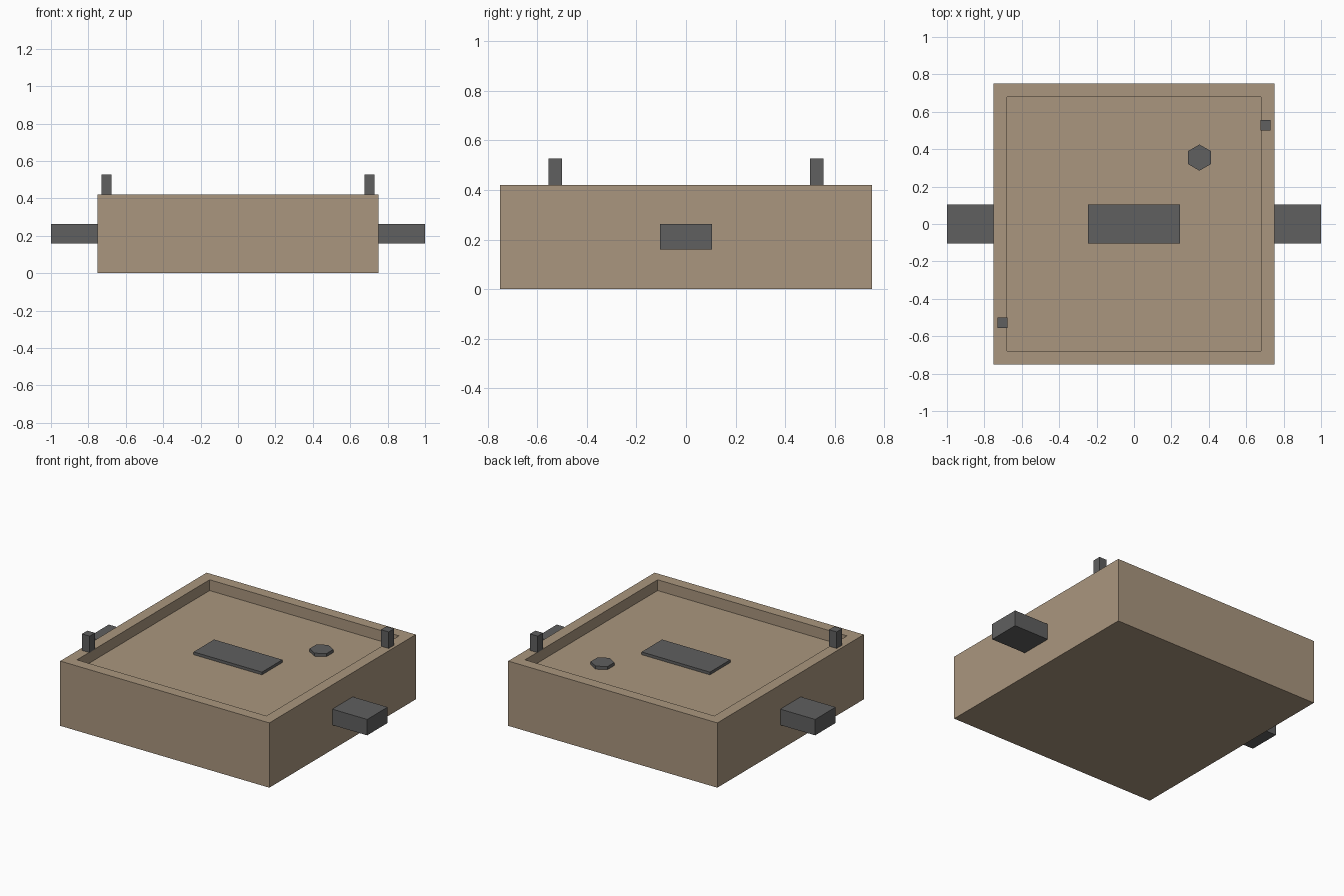
import bpy
import bmesh
import math
from mathutils import Matrix, Vector

cube = bpy.data.objects.get("Cube")
if cube:
    bpy.data.objects.remove(cube, do_unlink=True)


def material(name, color):
    mat = bpy.data.materials.new(name)
    mat.use_nodes = True
    mat.diffuse_color = color
    mat.node_tree.nodes["Principled BSDF"].inputs["Base Color"].default_value = color
    return mat


tan = material("tan", (0.40, 0.305, 0.21, 1))
dark_grey = material("dark grey", (0.115, 0.115, 0.115, 1))


def add_object(name, bm, mat):
    mesh = bpy.data.meshes.new(name)
    bm.to_mesh(mesh)
    bm.free()
    mesh.materials.append(mat)
    obj = bpy.data.objects.new(name, mesh)
    bpy.context.collection.objects.link(obj)
    return obj


def box_mesh(low, high):
    low, high = Vector(low), Vector(high)
    bm = bmesh.new()
    bmesh.ops.create_cube(bm, size=1, matrix=Matrix.Translation((low + high) / 2)
                          @ Matrix.Diagonal((high - low).to_4d()))
    return bm


HALF, TOP, FLOOR = 0.75, 0.42, 0.35

# Square tray with a shallow recess in its top
bm = box_mesh((-HALF, -HALF, 0), (HALF, HALF, TOP))
bm.normal_update()
lid = max(bm.faces, key=lambda f: f.calc_center_median().z)
bmesh.ops.inset_individual(bm, faces=[lid], thickness=0.1)
bmesh.ops.inset_individual(bm, faces=[lid], thickness=0, depth=FLOOR - TOP)
add_object("tray", bm, tan)

# Flat plate in the middle of the recess
add_object("centre_plate", box_mesh((-0.245, -0.105, FLOOR), (0.245, 0.105, FLOOR + 0.018)), dark_grey)

# Six-sided knob
bm = bmesh.new()
bmesh.ops.create_cone(bm, cap_ends=True, segments=6, radius1=0.07, radius2=0.07, depth=0.02,
                      matrix=Matrix.Translation((0.35, 0.355, FLOOR + 0.01))
                      @ Matrix.Rotation(math.radians(60), 4, "Z"))
add_object("hex_knob", bm, dark_grey)

# Side handles, and pins on opposite corners of the rim
for side, sign in (("left", 1), ("right", -1)):
    x_range = sorted((sign * HALF, sign))
    add_object(side + "_handle", box_mesh((x_range[0], -0.105, 0.16), (x_range[1], 0.105, 0.263)), dark_grey)
    x, y, r = sign * 0.703, sign * 0.528, 0.0275
    add_object(side + "_pin", box_mesh((x - r, y - r, TOP), (x + r, y + r, 0.527)), dark_grey)
